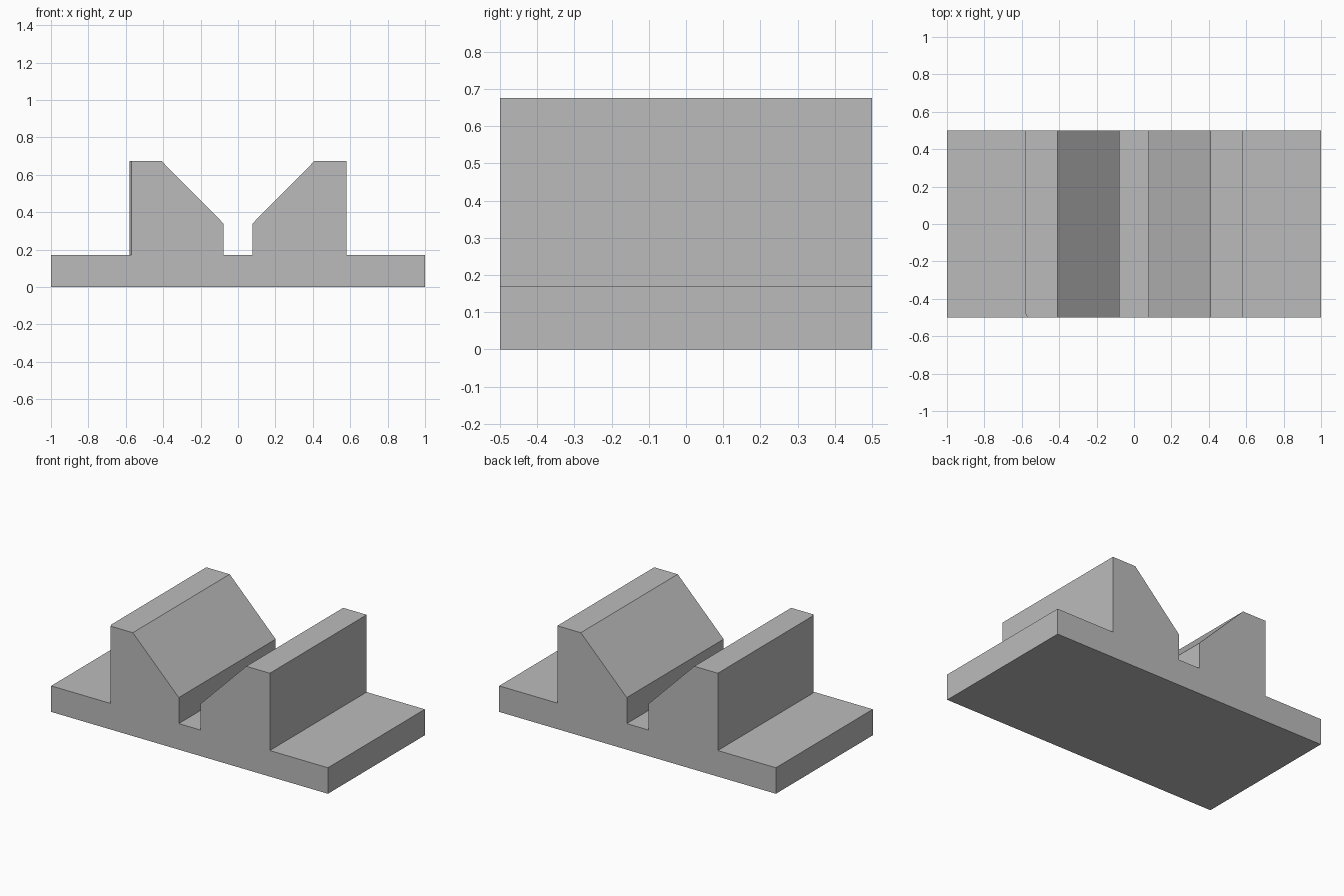
import bpy
import bmesh
from mathutils import Vector

if "Cube" in bpy.data.objects:
    bpy.data.objects.remove(bpy.data.objects["Cube"], do_unlink=True)

DEPTH = 1.0
LEDGE = 0.17
TOP = 0.675
WALL = 0.58

grey = bpy.data.materials.new("plain_grey")
grey.use_nodes = True
colour = (0.5, 0.5, 0.5, 1)
grey.diffuse_color = colour
grey.node_tree.nodes["Principled BSDF"].inputs["Base Color"].default_value = colour


def prism(name, points, sweep):
    """Flat outline swept along a vector into a closed solid."""
    bm = bmesh.new()
    face = bm.faces.new([bm.verts.new(p) for p in points])
    swept = bmesh.ops.extrude_face_region(bm, geom=[face])["geom"]
    verts = [g for g in swept if isinstance(g, bmesh.types.BMVert)]
    bmesh.ops.translate(bm, verts=verts, vec=Vector(sweep))
    bmesh.ops.recalc_face_normals(bm, faces=bm.faces)
    mesh = bpy.data.meshes.new(name)
    bm.to_mesh(mesh)
    bm.free()
    mesh.materials.append(grey)
    obj = bpy.data.objects.new(name, mesh)
    bpy.context.collection.objects.link(obj)
    return obj


# V block with flanges: half outline, mirrored and swept front to back
half = [(1, 0), (1, LEDGE), (WALL, LEDGE), (WALL, TOP),
        (0.41, TOP), (0.078, 0.34), (0.078, LEDGE)]
outline = half + [(-x, z) for x, z in reversed(half)]
block = prism("flanged_v_block", [(x, -DEPTH / 2, z) for x, z in outline],
              (0, DEPTH, 0))

# Tiny chamfer on the front upright edge of the right-hand wall
front = -DEPTH / 2
cutter = prism("chamfer_cutter",
               [(-WALL - 0.01, front + 0.04, LEDGE),
                (-WALL - 0.01, front - 0.02, LEDGE),
                (-WALL + 0.02, front - 0.02, LEDGE)],
               (0, 0, 0.6))
cutter.hide_render = True
cut = block.modifiers.new("chamfer", "BOOLEAN")
cut.operation = "DIFFERENCE"
cut.solver = "EXACT"
cut.object = cutter

# Bake the cut and drop the helper
bpy.context.view_layer.update()
graph = bpy.context.evaluated_depsgraph_get()
baked = bpy.data.meshes.new_from_object(block.evaluated_get(graph))
block.modifiers.clear()
block.data = baked
bpy.data.objects.remove(cutter, do_unlink=True)
